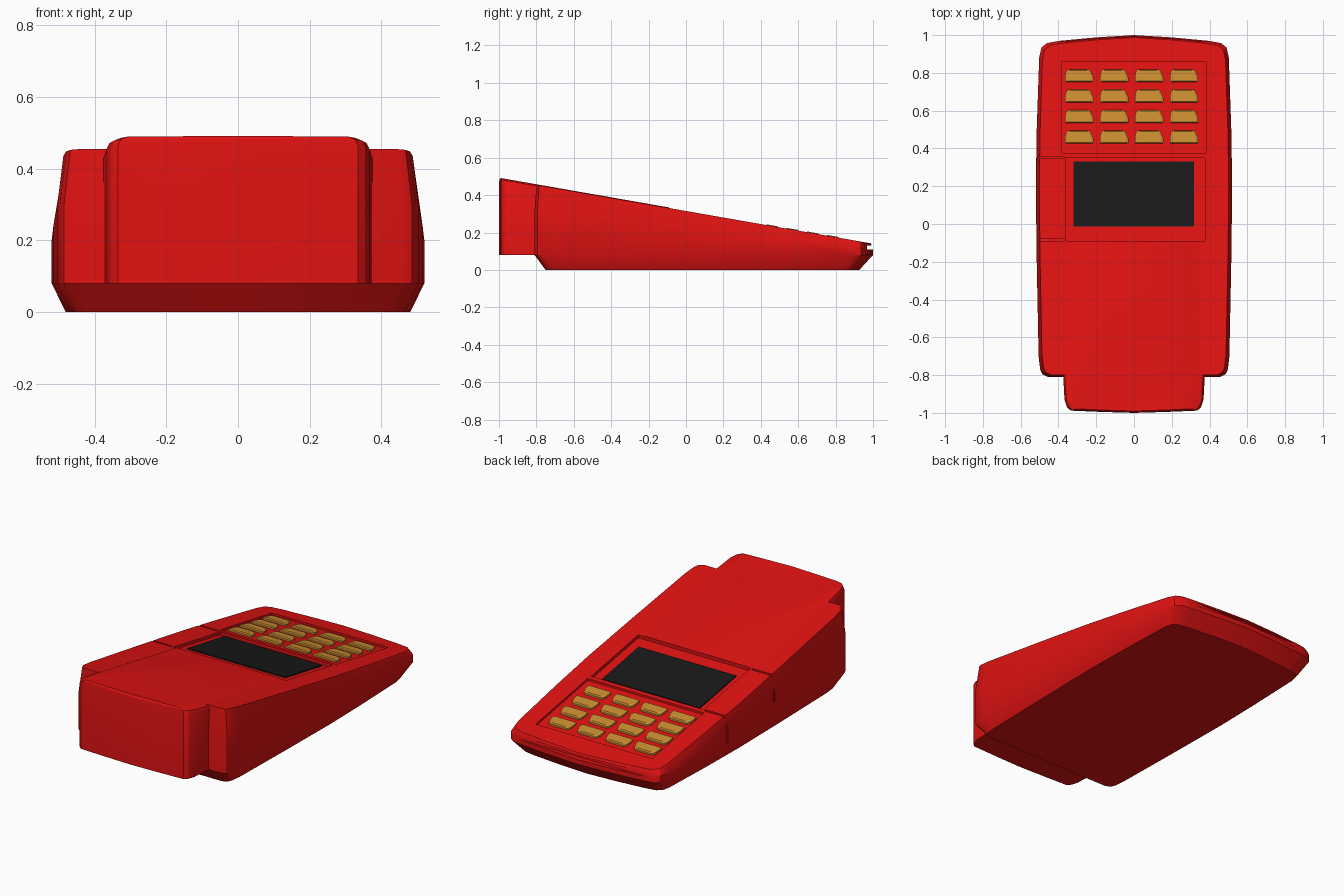
import bpy
import bmesh

if "Cube" in bpy.data.objects:
    bpy.data.objects.remove(bpy.data.objects["Cube"], do_unlink=True)


def material(name, rgb, rough):
    m = bpy.data.materials.new(name)
    m.use_nodes = True
    m.diffuse_color = (*rgb, 1)
    bsdf = m.node_tree.nodes["Principled BSDF"]
    bsdf.inputs["Base Color"].default_value = (*rgb, 1)
    bsdf.inputs["Roughness"].default_value = rough
    return m


RED = material("red plastic", (0.75, 0.006, 0.006), 0.5)
GOLD = material("amber keys", (0.6, 0.27, 0.03), 0.5)
BLACK = material("black screen", (0.01, 0.01, 0.01), 0.5)


def top(y):
    """Height of the sloping upper face."""
    return 0.315 - 0.175 * y


def mirrored(half):
    """Close a right-hand outline across x = 0."""
    return half + [(-x, y) for x, y in reversed(half) if x > 0]


def loft(name, rings, mat):
    """Skin a stack of rings and cap both ends."""
    bm = bmesh.new()
    loops = [[bm.verts.new(p) for p in ring] for ring in rings]
    n = len(loops[0])
    for a, b in zip(loops, loops[1:]):
        for i in range(n):
            j = (i + 1) % n
            bm.faces.new((a[i], a[j], b[j], b[i]))
    bm.faces.new(loops[0])
    bm.faces.new(loops[-1])
    bmesh.ops.recalc_face_normals(bm, faces=bm.faces)
    mesh = bpy.data.meshes.new(name)
    bm.to_mesh(mesh)
    bm.free()
    mesh.materials.append(mat)
    obj = bpy.data.objects.new(name, mesh)
    bpy.context.collection.objects.link(obj)
    return obj


def on_slope(points, lift):
    return [(x, y, top(y) + lift) for x, y in points]


def slab(name, x0, x1, y0, y1, low, high, mat):
    """Box that follows the sloping face."""
    pts = [(x0, y0), (x1, y0), (x1, y1), (x0, y1)]
    return loft(name, [on_slope(pts, low), on_slope(pts, high)], mat)


def activate(obj):
    bpy.ops.object.select_all(action="DESELECT")
    obj.select_set(True)
    bpy.context.view_layer.objects.active = obj


def cut(target, cutter):
    cutter.hide_render = True
    mod = target.modifiers.new("cut", "BOOLEAN")
    mod.operation = "DIFFERENCE"
    mod.solver = "EXACT"
    mod.object = cutter
    activate(target)
    bpy.ops.object.modifier_apply(modifier=mod.name)
    bpy.data.objects.remove(cutter, do_unlink=True)


def smooth(obj):
    activate(obj)
    bpy.ops.object.shade_smooth_by_angle(angle=0.5)


# Main case: wedge with a chamfered base and slightly tapered top
outline = mirrored([(0, 1), (0.2, 0.988), (0.39, 0.97), (0.46, 0.958), (0.49, 0.935),
                    (0.502, 0.88), (0.515, 0.5), (0.52, 0.2), (0.515, -0.2),
                    (0.505, -0.7), (0.497, -0.77), (0.485, -0.795), (0.455, -0.81),
                    (0, -0.81)])
case = loft("case", [
    [(x * 0.925, y * 0.927, 0) for x, y in outline],
    [(x, y, 0.08) for x, y in outline],
    [(x, y, 0.08 + 0.6 * (top(y) - 0.08)) for x, y in outline],
    on_slope([(x * 0.965, y * 0.987) for x, y in outline], 0),
], RED)

# Recesses for display and keypad, slot under the rear lip
cut(case, slab("display_cutter", -0.36, 0.375, -0.09, 0.35, -0.018, 0.1, RED))
cut(case, slab("keypad_cutter", -0.38, 0.38, 0.375, 0.86, -0.012, 0.1, RED))
slot = [(-0.6, 0.968), (0.6, 0.968), (0.6, 1.1), (-0.6, 1.1)]
cut(case, loft("slot_cutter", [[(x, y, z) for x, y in slot] for z in (0.108, 0.13)], RED))

# Panel seams on one shoulder and down its side
for y in (-0.085, 0.352):
    cut(case, slab("seam_cutter", -0.6, -0.37, y - 0.006, y + 0.006, -0.012, 0.1, RED))
    cut(case, slab("side_seam_cutter", -0.6, -0.51, y - 0.006, y + 0.006, -0.16, 0.1, RED))
smooth(case)

# Paper housing that projects past the front of the case
housing_outline = mirrored([(0, -0.09), (0.365, -0.09), (0.375, -0.8), (0.368, -0.93),
                            (0.355, -0.97), (0.335, -0.988), (0.17, -0.995), (0, -1)])
housing = loft("paper_housing", [
    [(x, y, 0.08) for x, y in housing_outline],
    on_slope(housing_outline, -0.025),
    on_slope([(x * 0.975, y * 0.997) for x, y in housing_outline], -0.006),
    on_slope([(x * 0.92, y * 0.99) for x, y in housing_outline], 0.003),
], RED)
smooth(housing)

# Display
slab("screen", -0.32, 0.317, -0.012, 0.33, -0.019, -0.011, BLACK)

# Keypad: rows of flat keys with clipped far corners
key_shape = [(-0.5, -0.5), (0.5, -0.5), (0.5, -0.1), (0.4, 0.4), (0.33, 0.5),
             (-0.4, 0.5), (-0.47, 0.3), (-0.5, 0)]
for row in range(4):
    for col in range(4):
        cx, cy = -0.29 + 0.185 * col, 0.785 - 0.108 * row

        def outline_at(scale):
            return [(cx + 0.15 * scale * u, cy + 0.068 * scale * v) for u, v in key_shape]

        loft(f"key_{row + 1}_{col + 1}", [
            on_slope(outline_at(1), -0.015),
            on_slope(outline_at(1), -0.002),
            on_slope(outline_at(0.85), 0.004),
        ], GOLD)
